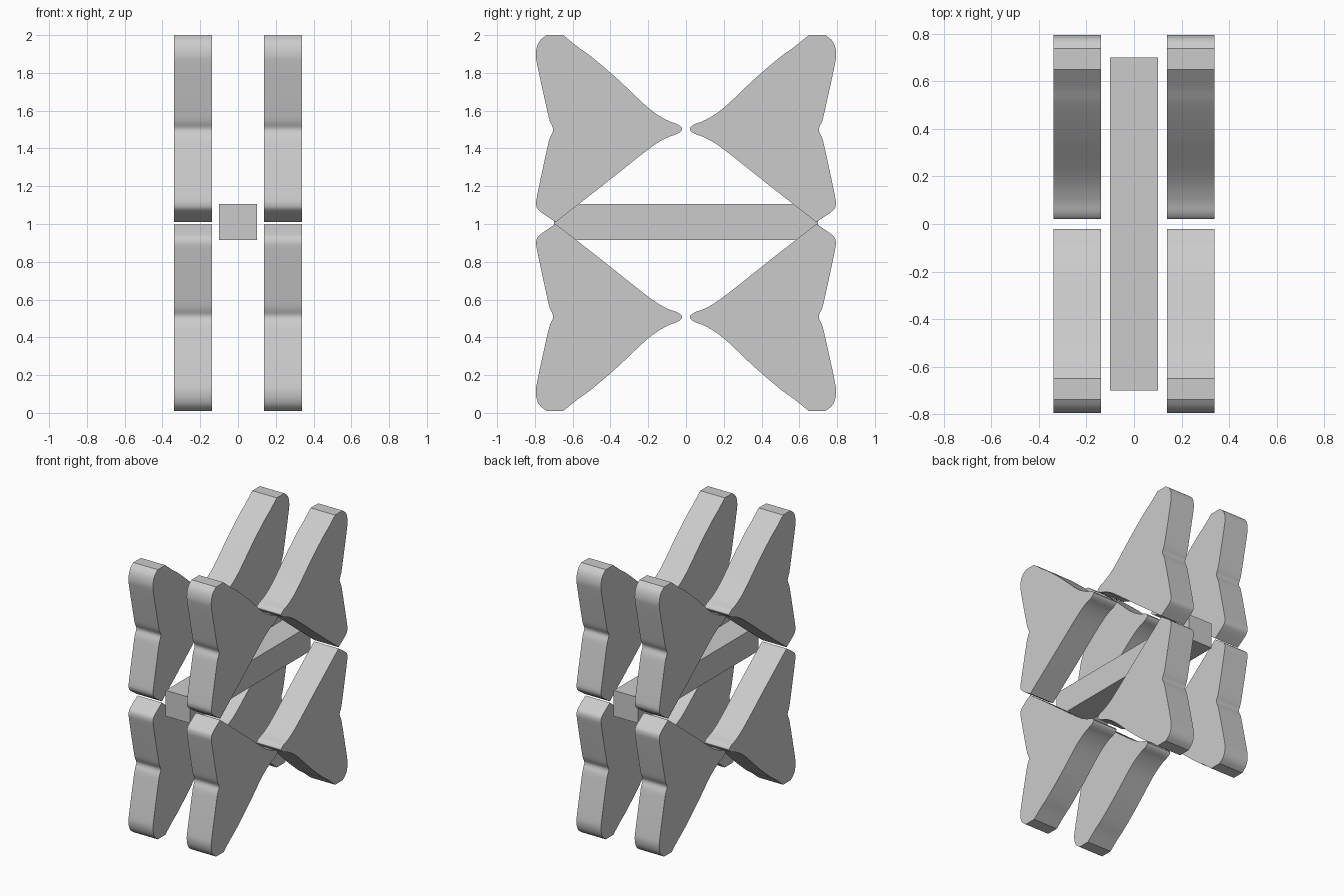
import bpy
import bmesh
import math
from mathutils import Vector

cube = bpy.data.objects.get("Cube")
if cube:
    bpy.data.objects.remove(cube, do_unlink=True)

grey = bpy.data.materials.new("plain grey")
grey.use_nodes = True
colour = (0.6, 0.6, 0.6, 1)
grey.diffuse_color = colour
grey.node_tree.nodes["Principled BSDF"].inputs["Base Color"].default_value = colour

MID_Z = 1.005        # height about which upper and lower wings mirror
HALF_WIDTH = 0.1     # half thickness of every part
STEPS = 4

# Wing outline in (y, z): inner edge around the tip, then the notched outer edge
INNER = [(.69, 1.01), (.44, 1.205), (.2, 1.395), (.105, 1.455), (.045, 1.478),
         (.02, 1.503), (.045, 1.528), (.105, 1.552), (.2, 1.615),
         (.36, 1.765), (.5, 1.885), (.57, 1.935), (.65, 2)]
OUTER = [(.738, 2), (.778, 1.965), (.795, 1.905), (.785, 1.83), (.737, 1.61),
         (.721, 1.545), (.703, 1.5), (.721, 1.455), (.737, 1.39),
         (.785, 1.165), (.793, 1.1), (.77, 1.065), (.69, 1.01)]


def smooth_run(points):
    """Catmull-Rom curve through the points."""
    pts = [Vector(p) for p in points]
    pts = [pts[0]] + pts + [pts[-1]]
    out = []
    for a, b, c, d in zip(pts, pts[1:], pts[2:], pts[3:]):
        for i in range(STEPS):
            t = i / STEPS
            out.append(0.5 * (2 * b + (c - a) * t + (2 * a - 5 * b + 4 * c - d) * t ** 2
                              + (3 * b - a - 3 * c + d) * t ** 3))
    return out + [pts[-1]]


def finish(name, bm):
    bmesh.ops.recalc_face_normals(bm, faces=bm.faces)
    mesh = bpy.data.meshes.new(name)
    bm.to_mesh(mesh)
    bm.free()
    mesh.materials.append(grey)
    obj = bpy.data.objects.new(name, mesh)
    bpy.context.collection.objects.link(obj)
    return obj


def wing(name, x, side_y, side_z):
    """Extruded wing slab, mirrored into its quadrant."""
    bm = bmesh.new()
    verts = [bm.verts.new((x - HALF_WIDTH, side_y * y, MID_Z + side_z * (z - MID_Z)))
             for y, z in OUTLINE]
    face = bm.faces.new(verts)
    extruded = bmesh.ops.extrude_face_region(bm, geom=[face])["geom"]
    moved = [g for g in extruded if isinstance(g, bmesh.types.BMVert)]
    bmesh.ops.translate(bm, verts=moved, vec=(2 * HALF_WIDTH, 0, 0))
    # keep both caps for a closed slab
    if not any(all(abs(v.co.x - x + HALF_WIDTH) < 1e-5 for v in f.verts) for f in bm.faces):
        bm.faces.new(verts)
    obj = finish(name, bm)
    bpy.ops.object.select_all(action="DESELECT")
    obj.select_set(True)
    bpy.context.view_layer.objects.active = obj
    bpy.ops.object.shade_smooth_by_angle(angle=math.radians(30))


OUTLINE = smooth_run(INNER) + smooth_run(OUTER)[:-1]

# Eight wings: left/right, front/back, upper/lower
for x_name, x in (("left", 0.238), ("right", -0.238)):
    for y_name, sy in (("front", -1), ("back", 1)):
        for z_name, sz in (("upper", 1), ("lower", -1)):
            wing(f"{z_name}_{y_name}_{x_name}_wing", x, sy, sz)

# Central beam
bm = bmesh.new()
bmesh.ops.create_cube(bm, size=1)
bmesh.ops.scale(bm, verts=bm.verts, vec=(2 * HALF_WIDTH, 1.4, 0.19))
bmesh.ops.translate(bm, verts=bm.verts, vec=(0, 0, 1.01))
finish("central_beam", bm)
